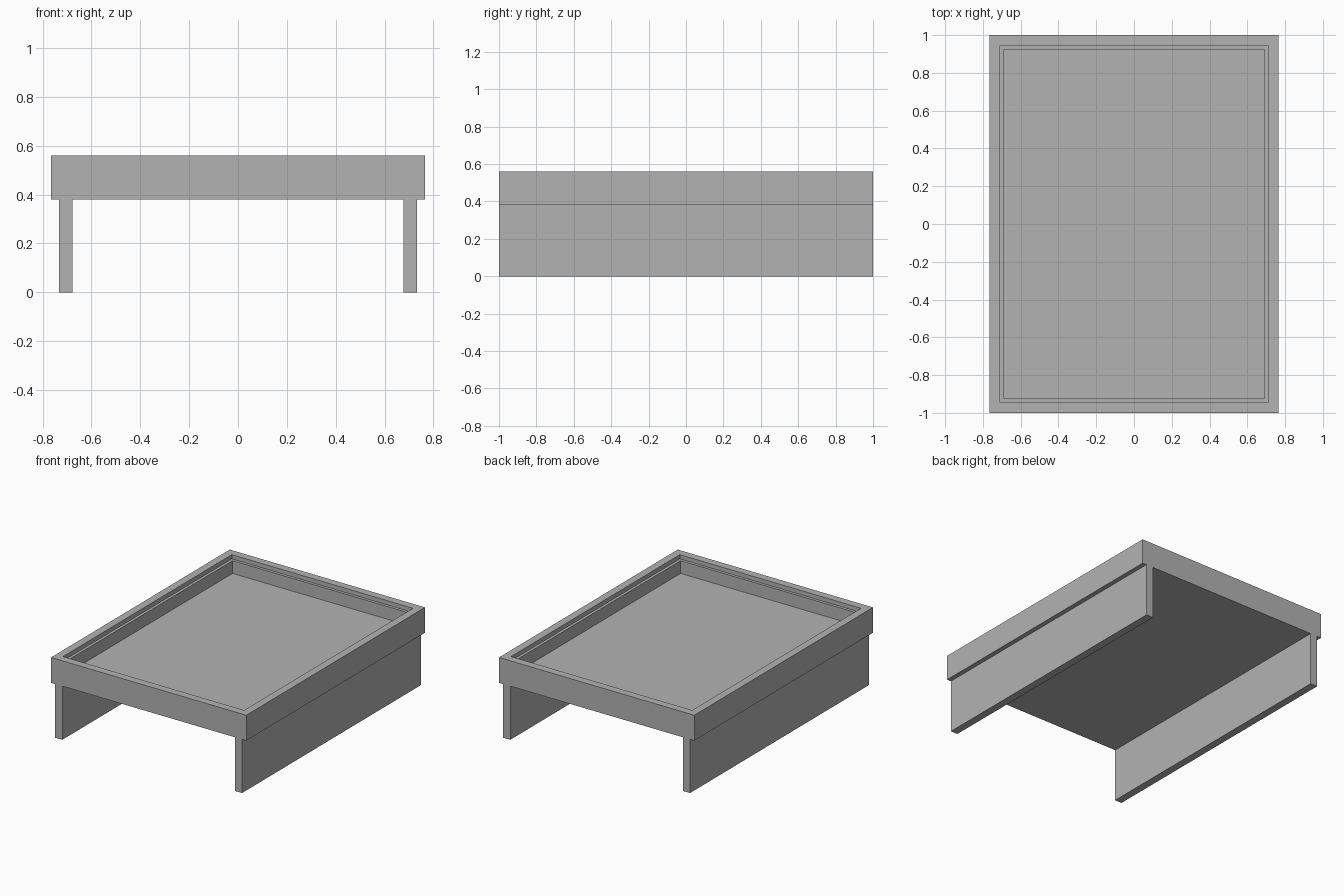
import bpy
import bmesh

if "Cube" in bpy.data.objects:
    bpy.data.objects.remove(bpy.data.objects["Cube"], do_unlink=True)

# Single grey finish
grey = bpy.data.materials.new("plain grey")
grey.use_nodes = True
colour = (0.45, 0.45, 0.45, 1.0)
grey.diffuse_color = colour
grey.node_tree.nodes["Principled BSDF"].inputs["Base Color"].default_value = colour

HALF_X, HALF_Y = 0.765, 1.0
TRAY_BOTTOM, TRAY_TOP = 0.38, 0.56


def block(bm, low, high):
    """Fill bm with a box spanning two corners."""
    verts = bmesh.ops.create_cube(bm, size=1)["verts"]
    for v in verts:
        v.co = [high[i] if v.co[i] > 0 else low[i] for i in range(3)]


def finish(bm, name):
    bmesh.ops.recalc_face_normals(bm, faces=bm.faces)
    mesh = bpy.data.meshes.new(name)
    bm.to_mesh(mesh)
    bm.free()
    mesh.materials.append(grey)
    obj = bpy.data.objects.new(name, mesh)
    bpy.context.collection.objects.link(obj)


def sink(bm, face, margin, depth):
    """Inset a top face, then lower it straight down."""
    bmesh.ops.inset_region(bm, faces=[face], thickness=margin, use_even_offset=True)
    floor = bmesh.ops.extrude_discrete_faces(bm, faces=[face])["faces"][0]
    bmesh.ops.translate(bm, verts=floor.verts, vec=(0, 0, -depth))
    return floor


# Tray: outer rim, narrow rebate, then the recessed floor
bm = bmesh.new()
block(bm, (-HALF_X, -HALF_Y, TRAY_BOTTOM), (HALF_X, HALF_Y, TRAY_TOP))
top = max(bm.faces, key=lambda f: f.calc_center_median().z)
ledge = sink(bm, top, 0.055, 0.03)
sink(bm, ledge, 0.02, 0.09)
finish(bm, "tray")

# Full-length side panels carrying the tray
for side, name in ((-1, "right_leg_panel"), (1, "left_leg_panel")):
    xs = sorted((side * 0.677, side * 0.732))
    bm = bmesh.new()
    block(bm, (xs[0], -HALF_Y, 0), (xs[1], HALF_Y, TRAY_BOTTOM))
    finish(bm, name)
